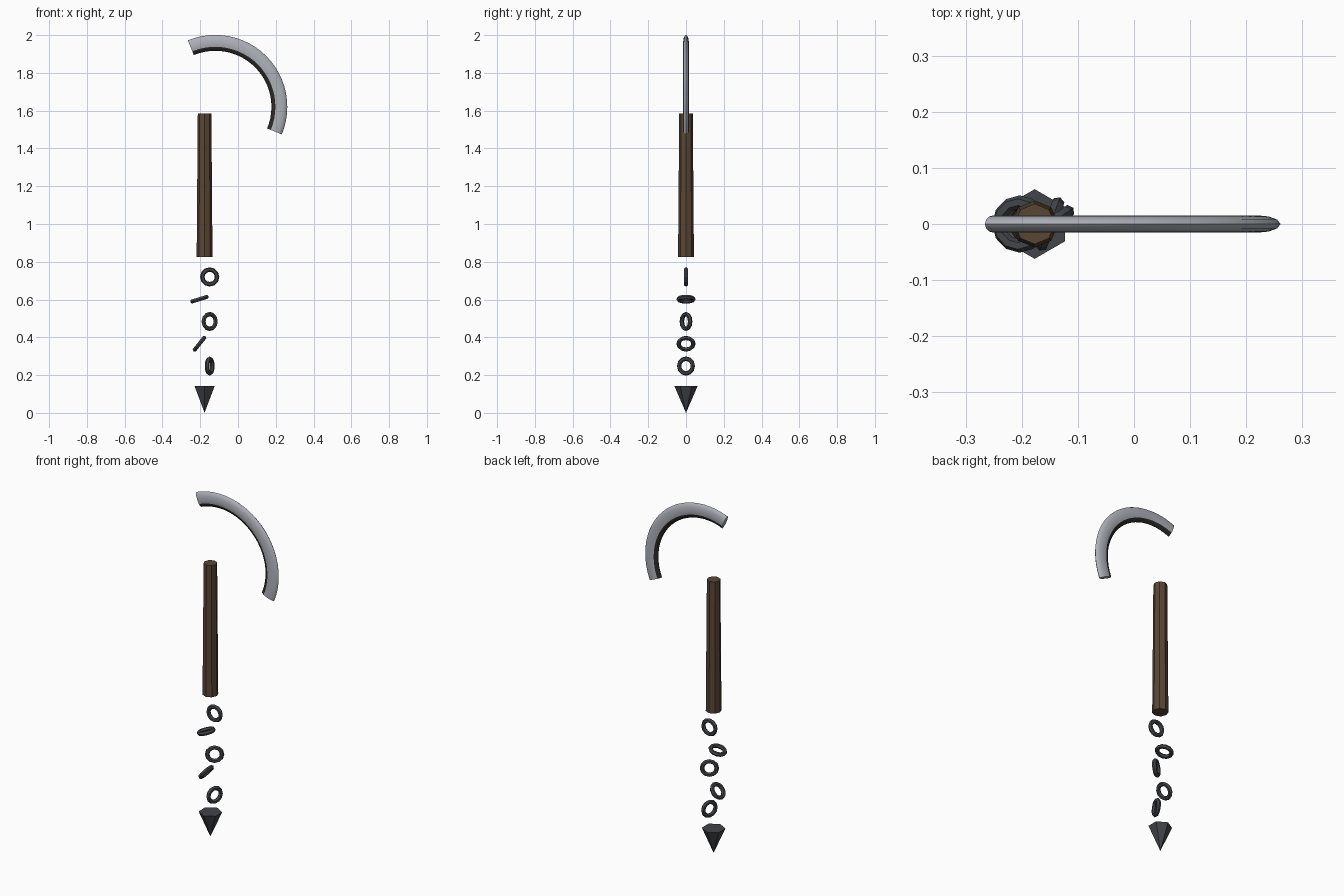
import bpy, bmesh
from math import sin, cos, pi, radians

if "Cube" in bpy.data.objects:
    bpy.data.objects.remove(bpy.data.objects["Cube"])


def material(name, rgb):
    m = bpy.data.materials.new(name)
    m.diffuse_color = (*rgb, 1)
    m.use_nodes = True
    m.node_tree.nodes["Principled BSDF"].inputs["Base Color"].default_value = m.diffuse_color
    return m


STEEL = material("steel", (0.42, 0.44, 0.48))
DARK_EDGE = material("dark_edge", (0.025, 0.022, 0.02))
IRON = material("iron", (0.055, 0.058, 0.065))
WOOD = material("wood", (0.10, 0.062, 0.036))
AXIS_X = -0.177


def finish(name, mat):
    ob = bpy.context.object
    ob.name = name
    ob.data.materials.append(mat)
    return ob


def cone(name, sides, r_low, r_high, z0, z1, mat):
    bpy.ops.mesh.primitive_cone_add(vertices=sides, radius1=r_low, radius2=r_high,
                                    depth=z1 - z0, location=(AXIS_X, 0, (z0 + z1) / 2))
    return finish(name, mat)


# Curved blade: flattened oval section swept along an arc, dark inner edge
def build_blade(centre=(-0.12, 1.62), major=0.339, half_w=0.042, half_t=0.0155,
                start=-22.5, end=112.5, steps=24, sides=12):
    bm = bmesh.new()
    rings = []
    for i in range(steps + 1):
        a = radians(start + (end - start) * i / steps)
        ring = []
        for j in range(sides):
            t = 2 * pi * j / sides
            r = major + half_w * cos(t)
            ring.append(bm.verts.new((centre[0] + r * cos(a), half_t * sin(t),
                                      centre[1] + r * sin(a))))
        rings.append(ring)
    for r0, r1 in zip(rings, rings[1:]):
        for j in range(sides):
            k = (j + 1) % sides
            f = bm.faces.new((r0[j], r0[k], r1[k], r1[j]))
            f.material_index = 1 if sides / 3 <= j < sides * 2 / 3 else 0
    bm.faces.new(rings[0])
    bm.faces.new(rings[-1])
    bmesh.ops.recalc_face_normals(bm, faces=bm.faces)
    me = bpy.data.meshes.new("blade")
    bm.to_mesh(me)
    bm.free()
    ob = bpy.data.objects.new("blade", me)
    bpy.context.collection.objects.link(ob)
    me.materials.append(STEEL)
    me.materials.append(DARK_EDGE)
    bpy.ops.object.select_all(action='DESELECT')
    ob.select_set(True)
    bpy.context.view_layer.objects.active = ob
    bpy.ops.object.shade_smooth_by_angle(angle=radians(50))


build_blade()

# Tapered wooden handle and pointed weight
cone("handle", 8, 0.042, 0.036, 0.825, 1.585, WOOD)
cone("weight", 6, 0.0, 0.062, 0.0, 0.143, IRON)

# Chain links: alternate upright and lying, each twisted a little further
for i in range(5):
    upright = i % 2 == 0
    rot = (pi / 2, 0, 0.3 * i) if upright else (0, -0.3 * i, 0)
    x = -0.15 if upright else -0.204
    bpy.ops.mesh.primitive_torus_add(major_segments=12, minor_segments=6,
                                     major_radius=0.039, minor_radius=0.012,
                                     location=(x, 0, 0.72 - 0.118 * i), rotation=rot)
    finish(f"chain_link_{i + 1}", IRON)
